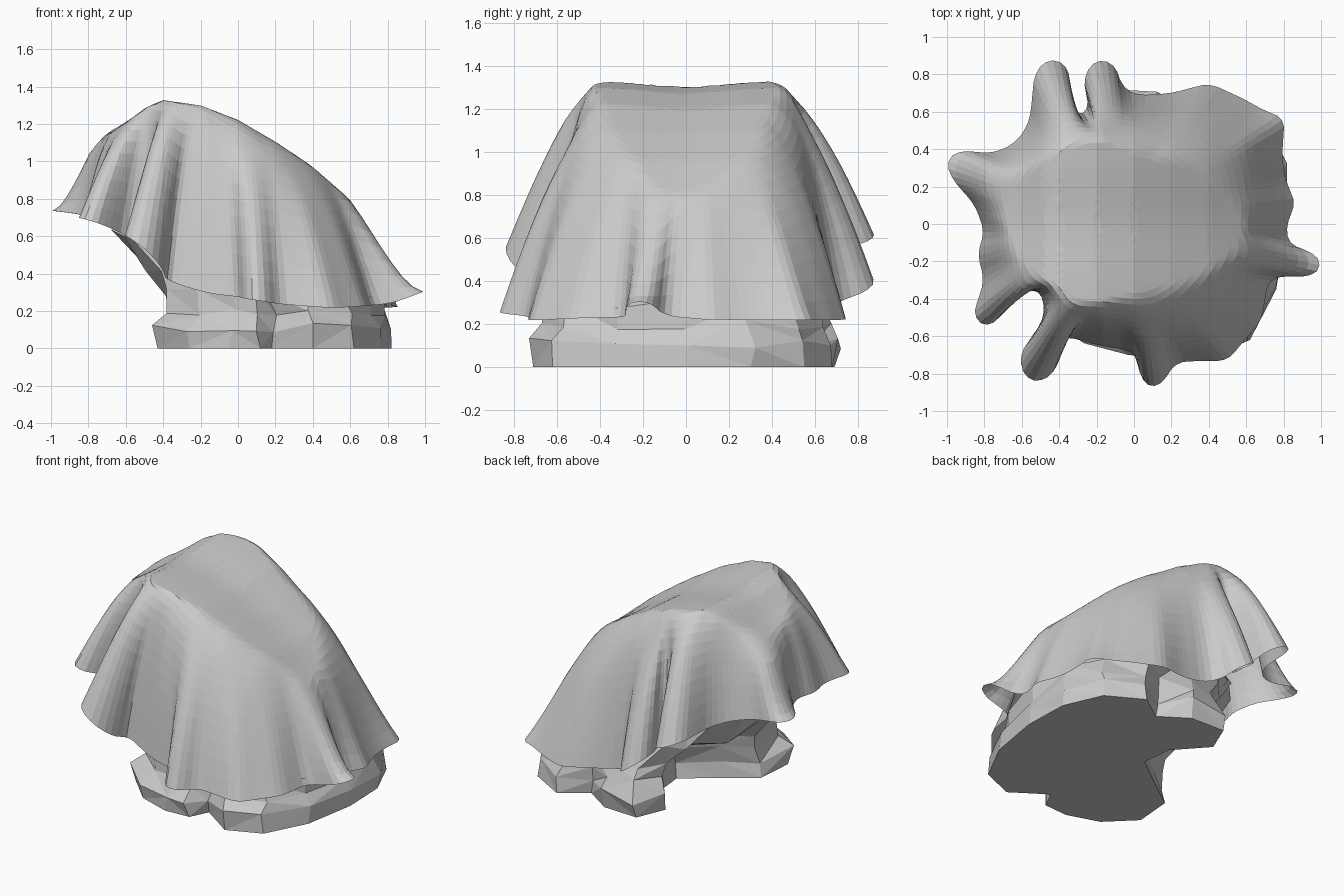
import bpy, math, random
from mathutils import Vector

if "Cube" in bpy.data.objects:
    bpy.data.objects.remove(bpy.data.objects["Cube"])

random.seed(4)


def make_object(name, verts, faces):
    me = bpy.data.meshes.new(name)
    me.from_pydata([tuple(v) for v in verts], [], faces)
    me.update()
    ob = bpy.data.objects.new(name, me)
    bpy.context.collection.objects.link(ob)
    return ob


def interp(table, x):
    if x <= table[0][0]:
        return table[0][1]
    for (a, za), (b, zb) in zip(table, table[1:]):
        if x <= b:
            return za + (zb - za) * (x - a) / (b - a)
    return table[-1][1]


def resample(points, n):
    pts = [Vector(p) for p in points]
    pts.append(pts[0])
    cum = [0.0]
    for a, b in zip(pts, pts[1:]):
        cum.append(cum[-1] + (b - a).length)
    xs = list(zip(cum, [p.x for p in pts]))
    ys = list(zip(cum, [p.y for p in pts]))
    return [Vector((interp(xs, cum[-1] * i / n), interp(ys, cum[-1] * i / n)))
            for i in range(n)]


def smooth(vals, w):
    n = len(vals)
    return [sum((vals[(i + k) % n] for k in range(-w, w + 1)), vals[0] * 0) / (2 * w + 1)
            for i in range(n)]


def bridge(rings, n):
    return [(r * n + i, r * n + (i + 1) % n, (r + 1) * n + (i + 1) % n, (r + 1) * n + i)
            for r in range(rings - 1) for i in range(n)]


# Cloth: plan outline of the wavy hem, counter-clockwise from the east fold
hem = [(1.0, -.22), (.97, -.16), (.82, -.10), (.82, .02), (.87, .11), (.82, .2),
       (.79, .35), (.80, .56), (.66, .62), (.6, .66), (.4, .75), (.2, .70), (.02, .69),
       (-.06, .73), (-.1, .85), (-.2, .88), (-.27, .78), (-.24, .61), (-.31, .58),
       (-.36, .85), (-.46, .88), (-.53, .8), (-.56, .55), (-.63, .44), (-.75, .38),
       (-.94, .39), (-1.0, .33), (-.97, .24), (-.85, .1), (-.8, -.05), (-.84, -.15),
       (-.8, -.3), (-.86, -.49), (-.78, -.55), (-.70, -.48), (-.6, -.36), (-.5, -.36),
       (-.48, -.5), (-.61, -.7), (-.58, -.82), (-.48, -.84), (-.4, -.75), (-.38, -.6),
       (-.2, -.65), (0, -.68), (.04, -.83), (.1, -.88), (.17, -.83), (.22, -.74),
       (.35, -.73), (.5, -.73), (.57, -.64), (.68, -.52), (.72, -.3), (.8, -.28),
       (.95, -.28)]
# Heights of the ridge and of the hem along x, front and back halves
ridge = [(-1.0, .78), (-.9, .97), (-.8, 1.12), (-.6, 1.22), (-.48, 1.3), (-.4, 1.33),
         (-.2, 1.3), (0, 1.225), (.2, 1.11), (.4, .98), (.6, .82), (.8, .61), (1.0, .36)]
hem_front = [(-1, .74), (-.8, .69), (-.6, .61), (-.48, .53), (-.38, .37), (-.2, .30),
             (0, .275), (.2, .24), (.5, .215), (.85, .24), (1, .32)]
hem_back = [(-1, .74), (-.8, .71), (-.6, .67), (-.45, .63), (-.34, .56), (-.2, .42),
            (-.05, .31), (.1, .26), (.4, .22), (.85, .22), (1, .3)]
# Where the drape starts to fall and how round its shoulder is, from -x to +x
fall_start = [(-.6, .5), (-.2, .5), (.3, .35)]
roundness = [(-.6, 1.4), (-.2, 1.5), (.3, 2.0)]

N, RINGS = 180, 24
C = Vector((-.1, 0))
H = smooth(resample(hem, N), 1)
HS = smooth(smooth(H, 9), 7)
H = [s + (h - s) * 1.05 for h, s in zip(H, HS)]
HZ = smooth([interp(hem_front if p.y < 0 else hem_back, p.x) for p in H], 2)

verts = []
for r in range(1, RINGS + 1):
    t = r / RINGS
    for h, s, hz in zip(H, HS, HZ):
        d = s - C
        side = abs(d.normalized().y)
        # folds begin high on the -x half and lower on the +x half
        w = max(0, (t - .6) / .4) ** (1.1 if s.x < -.2 else 1.3)
        bulge = .085 * math.sin(math.pi * t) * (side if s.x > C.x else 1)
        p = C + d * (t + bulge) + (h - s) * w
        t0 = .72 + (interp(fall_start, s.x) - .72) * side
        power = 2 + (interp(roundness, s.x) - 2) * side
        q = max(0, (t - t0) / (1 - t0)) ** power
        top = interp(ridge, p.x) - .025 * math.exp(-(p.y / .25) ** 2)
        verts.append((p.x, p.y, hz + (top - hz) * (1 - q)))
faces = bridge(RINGS, N)
verts.append((C.x, C.y, interp(ridge, C.x) - .025))
center = len(verts) - 1
# outer faces point up and outward
faces = [f[::-1] for f in faces] + [(center, i, (i + 1) % N) for i in range(N)]
make_object("draped_cloth", verts, faces)

# Rock under the cloth: flat lobed foot, steep sides, upper mass overhanging to -x
foot = [(.82, 0), (.81, .3), (.70, .55), (.47, .68), (.3, .56), (.12, .68), (-.12, .69),
        (-.2, .5), (-.02, .3), (.0, .1), (-.2, -.05), (-.41, -.2), (-.43, -.45),
        (-.26, -.62), (-.05, -.69), (.12, -.68), (.18, -.56), (.4, -.71), (.62, -.62),
        (.76, -.35)]
pivot = Vector((.2, 0))
# height, foot scale, blend to the upper oval, oval centre x, radii
levels = [(0, 1, 0, 0, 0, 0), (.11, 1.01, 0, 0, 0, 0), (.2, .97, .12, .22, .56, .62),
          (.3, .95, .42, .15, .57, .61), (.42, .9, .95, .02, .54, .56),
          (.61, .8, 1, -.1, .56, .46), (.78, .8, 1, -.12, .42, .34)]
verts, n = [], len(foot)
for k, (z, sc, mix, cx, rx, ry) in enumerate(levels):
    for x, y in foot:
        d = Vector((x, y)) - pivot
        a = math.atan2(d.y, d.x)
        p = (pivot + d * sc).lerp(Vector((cx + rx * math.cos(a), ry * math.sin(a))), mix)
        j = .025 if k else 0
        verts.append((p.x + random.uniform(-j, j), p.y + random.uniform(-j, j),
                      z + random.uniform(-j, j)))
faces = []
for a, b, c, d in bridge(len(levels), n):
    faces += random.choice([[(a, b, c), (a, c, d)], [(a, b, d), (b, c, d)]])
faces += [tuple(range(n))[::-1], tuple(range((len(levels) - 1) * n, len(levels) * n))]
make_object("rock_base", verts, faces)
